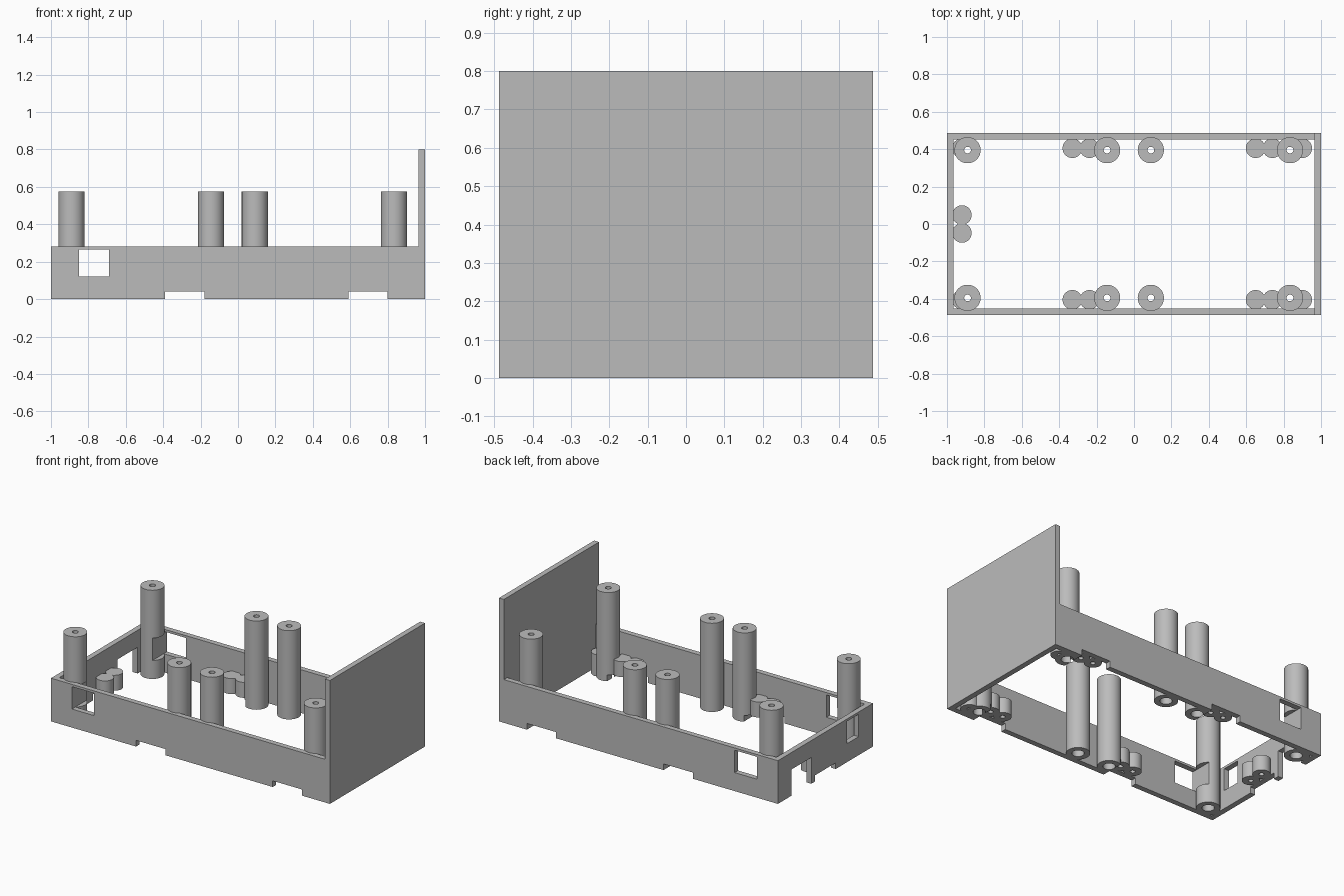
import bpy

if "Cube" in bpy.data.objects:
    bpy.data.objects.remove(bpy.data.objects["Cube"], do_unlink=True)

HALF_X, HALF_Y, WALL = 1.0, 0.487, 0.035
RIM, TALL, COLUMN_TOP, POST_TOP = 0.28, 0.8, 0.575, 0.14
COLUMN_Y, POST_Y, NOTCH = 0.395, 0.405, 0.04

grey = bpy.data.materials.new("light_grey_plastic")
grey.use_nodes = True
colour = (0.5, 0.5, 0.5, 1)
grey.diffuse_color = colour
grey.node_tree.nodes["Principled BSDF"].inputs["Base Color"].default_value = colour


def finish(obj, name):
    obj.name = name
    obj.data.materials.append(grey)
    return obj


def box(name, x0, x1, y0, y1, z0, z1):
    bpy.ops.mesh.primitive_cube_add(
        size=1, location=((x0 + x1) / 2, (y0 + y1) / 2, (z0 + z1) / 2))
    obj = bpy.context.object
    obj.scale = (x1 - x0, y1 - y0, z1 - z0)
    bpy.ops.object.transform_apply(location=True, rotation=False, scale=True)
    return finish(obj, name)


def cylinder(name, x, y, radius, z0, z1, sides=48):
    bpy.ops.mesh.primitive_cylinder_add(
        vertices=sides, radius=radius, depth=z1 - z0, location=(x, y, (z0 + z1) / 2))
    return finish(bpy.context.object, name)


def cut(target, cutters):
    """Subtract every cutter from the target, then discard the cutters."""
    for cutter in cutters:
        mod = target.modifiers.new("cut", "BOOLEAN")
        mod.operation, mod.solver, mod.object = "DIFFERENCE", "EXACT", cutter
        bpy.context.view_layer.objects.active = target
        bpy.ops.object.modifier_apply(modifier=mod.name)
        bpy.data.objects.remove(cutter, do_unlink=True)


def long_side_cutters():
    """Cable notches and window that run across both long sides."""
    return [box("cutter", -0.39, -0.18, -1, 1, -0.1, NOTCH),
            box("cutter", 0.59, 0.8, -1, 1, -0.1, NOTCH),
            box("cutter", -0.85, -0.69, -1, 1, 0.12, 0.265)]


def smooth(obj):
    bpy.ops.object.select_all(action="DESELECT")
    obj.select_set(True)
    bpy.context.view_layer.objects.active = obj
    bpy.ops.object.shade_smooth_by_angle()


# Open rim without a floor, with openings in three sides
rim = box("rim_walls", -HALF_X, HALF_X - WALL, -HALF_Y, HALF_Y, 0, RIM)
inside = box("cutter", -HALF_X + WALL, HALF_X + 1, -HALF_Y + WALL, HALF_Y - WALL, -1, 1)
end_window = box("cutter", -1.1, -0.96, -0.34, -0.22, 0.12, 0.265)
end_slot = box("cutter", -1.1, -0.96, 0.145, 0.35, -0.1, 0.17)
end_notch = box("cutter", -1.1, -0.96, -0.105, 0.105, -0.1, NOTCH)
cut(rim, [inside, end_window, end_slot, end_notch] + long_side_cutters())

# Tall end panel
box("end_panel", HALF_X - WALL, HALF_X, -HALF_Y, HALF_Y, 0, TALL)

for side, y_sign in (("front", -1), ("back", 1)):
    # Screw columns with a through hole and a wider bore below
    for i, x in enumerate((-0.89, -0.144, 0.09, 0.834)):
        y = COLUMN_Y * y_sign
        column = cylinder(f"{side}_column_{i + 1}", x, y, 0.07, 0, COLUMN_TOP)
        cut(column, [cylinder("cutter", x, y, 0.018, -0.1, 1, 24),
                     cylinder("cutter", x, y, 0.036, -0.1, 0.45, 24)]
            + long_side_cutters())
        smooth(column)
    # Short pegs along the long walls
    for i, x in enumerate((-0.92, -0.33, -0.238, 0.65, 0.74, 0.9)):
        z0 = 0 if abs(x) > 0.8 else NOTCH
        y = POST_Y * y_sign
        peg = cylinder(f"{side}_peg_{i + 1}", x, y, 0.052, z0, POST_TOP)
        cut(peg, [cylinder("cutter", x, y, 0.015, -0.1, 0.11, 16)])
        # Keep the screw bore of the neighbouring column clear
        for cx in (-0.89, 0.834):
            if abs(x - cx) < 0.1:
                cut(peg, [cylinder("cutter", cx, COLUMN_Y * y_sign, 0.036, -0.1, 1, 24)])
        smooth(peg)

# Pair of pegs on the end wall
for side, y in (("front", -0.048), ("back", 0.048)):
    peg = cylinder(f"end_peg_{side}", -0.92, y, 0.052, NOTCH, POST_TOP)
    cut(peg, [cylinder("cutter", -0.92, y, 0.015, -0.1, 0.11, 16)])
    smooth(peg)
